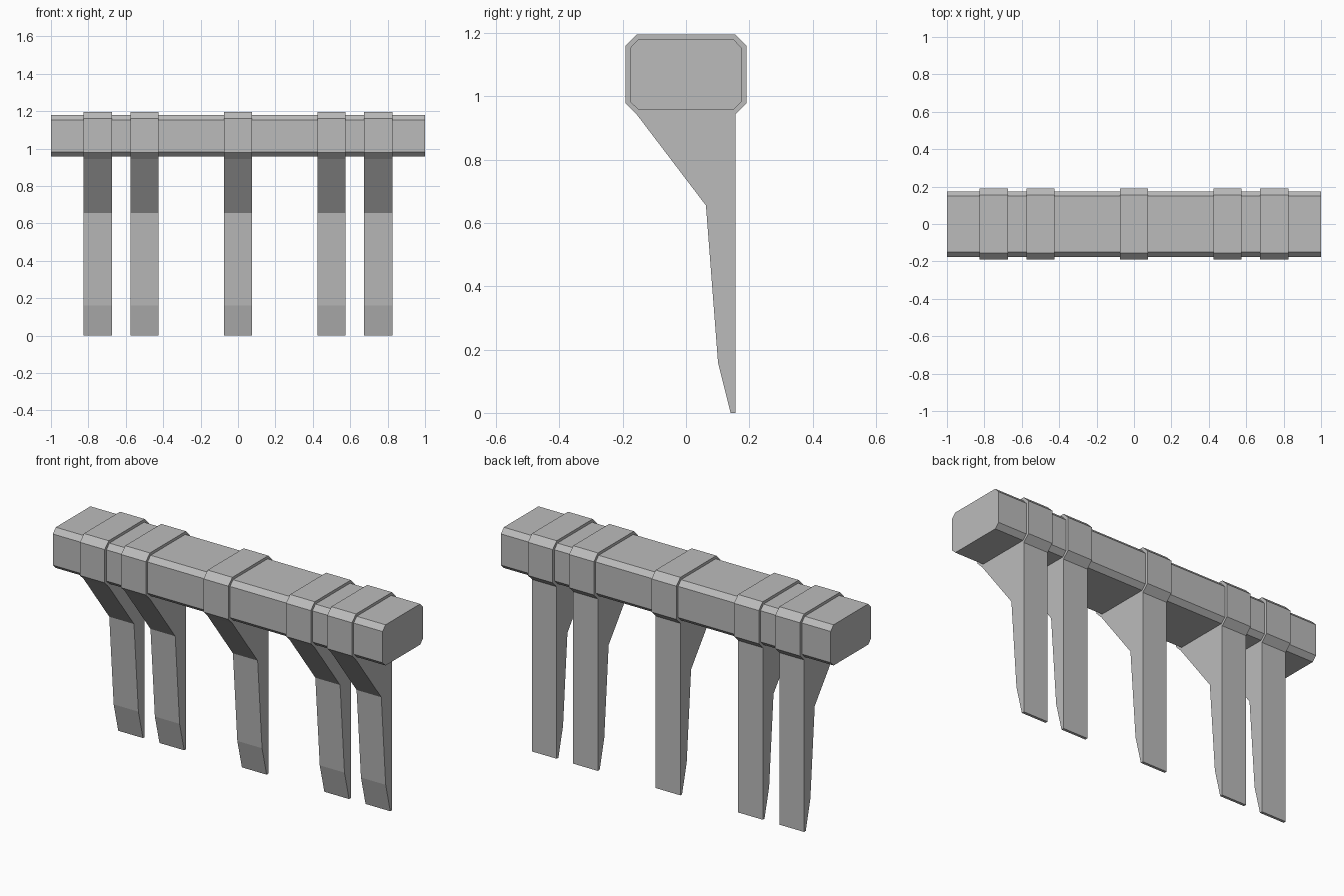
import bpy
import bmesh

cube = bpy.data.objects.get("Cube")
if cube:
    bpy.data.objects.remove(cube, do_unlink=True)

grey = bpy.data.materials.new("plain_grey")
grey.use_nodes = True
colour = (0.5, 0.5, 0.5, 1.0)
grey.diffuse_color = colour
grey.node_tree.nodes["Principled BSDF"].inputs["Base Color"].default_value = colour


def extrude_profile(name, profile, x_centre, width):
    """Extrude a closed (y, z) outline along x."""
    bm = bmesh.new()
    face = bm.faces.new([bm.verts.new((-width / 2, y, z)) for y, z in profile])
    side = bmesh.ops.extrude_face_region(bm, geom=[face])["geom"]
    moved = [v for v in side if isinstance(v, bmesh.types.BMVert)]
    bmesh.ops.translate(bm, verts=moved, vec=(width, 0, 0))
    bmesh.ops.recalc_face_normals(bm, faces=bm.faces)
    mesh = bpy.data.meshes.new(name)
    bm.to_mesh(mesh)
    bm.free()
    mesh.materials.append(grey)
    obj = bpy.data.objects.new(name, mesh)
    obj.location.x = x_centre
    bpy.context.collection.objects.link(obj)
    return obj


# Long chamfered beam
beam_profile = [
    (-0.15, 0.957), (0.15, 0.957), (0.175, 0.982), (0.175, 1.153),
    (0.15, 1.18), (-0.15, 1.18), (-0.176, 1.153), (-0.176, 0.982),
]
extrude_profile("beam", beam_profile, 0, 2)

# Chamfered band around the beam, running down into a tapered leg
leg_profile = [
    (-0.156, 0.943), (0.063, 0.655), (0.101, 0.16), (0.141, 0), (0.156, 0),
    (0.156, 0.943), (0.191, 0.978), (0.191, 1.16), (0.156, 1.195),
    (-0.156, 1.195), (-0.191, 1.16), (-0.191, 0.978),
]
for i, x in enumerate((-0.75, -0.5, 0, 0.5, 0.75)):
    extrude_profile(f"banded_leg_{i + 1}", leg_profile, x, 0.15)
